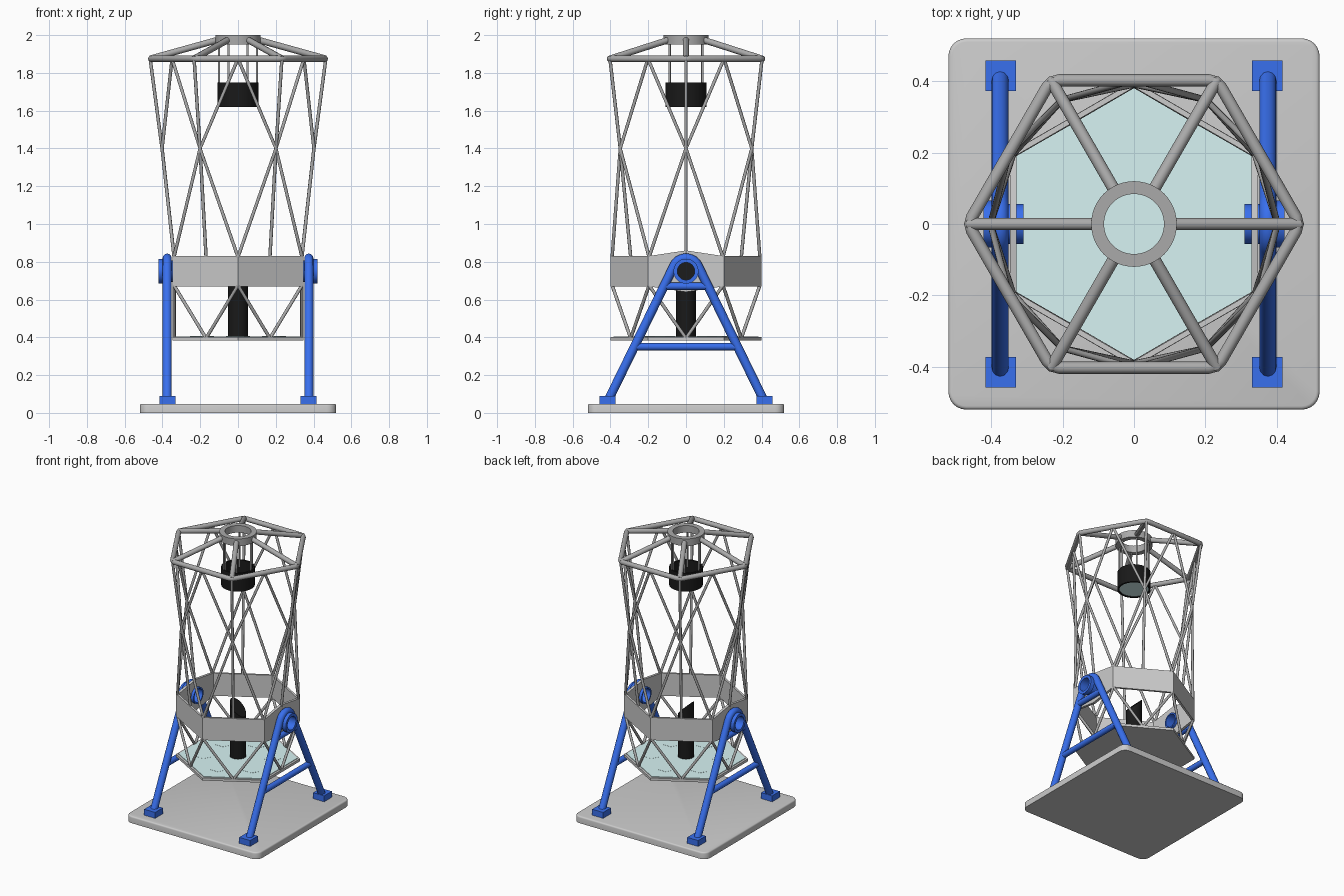
import bpy, bmesh
from math import sin, cos, pi, radians
from mathutils import Vector, Matrix

if "Cube" in bpy.data.objects:
    bpy.data.objects.remove(bpy.data.objects["Cube"])


def material(name, rgb):
    m = bpy.data.materials.new(name)
    m.diffuse_color = (*rgb, 1)
    m.use_nodes = True
    m.node_tree.nodes["Principled BSDF"].inputs["Base Color"].default_value = m.diffuse_color
    return m


BLUE = material("blue_paint", (0.04, 0.16, 0.85))
BLACK = material("black", (0.01, 0.01, 0.01))
GLASS = material("mirror_glass", (0.68, 0.9, 0.9))
STEEL = material("dark_steel", (0.4, 0.4, 0.4))


def finish(name, bm, mat=None, smooth=False):
    bmesh.ops.recalc_face_normals(bm, faces=bm.faces)
    me = bpy.data.meshes.new(name)
    bm.to_mesh(me)
    bm.free()
    ob = bpy.data.objects.new(name, me)
    bpy.context.collection.objects.link(ob)
    if mat:
        me.materials.append(mat)
    if smooth:
        bpy.ops.object.select_all(action='DESELECT')
        ob.select_set(True)
        bpy.context.view_layer.objects.active = ob
        bpy.ops.object.shade_smooth_by_angle(angle=radians(35))
    return ob


def revolve(name, profile, n=48, start=0.0, mat=None, matrix=None):
    """Spin a closed (radius, z) profile in n flat steps around z."""
    bm = bmesh.new()
    rings = []
    for i in range(n):
        a = start + 2 * pi * i / n
        rings.append([bm.verts.new((r * cos(a), r * sin(a), z)) for r, z in profile])
    k = len(profile)
    for i in range(n):
        p, q = rings[i], rings[(i + 1) % n]
        for j in range(k):
            if profile[j][0] == 0 and profile[(j + 1) % k][0] == 0:
                continue
            bm.faces.new((p[j], q[j], q[(j + 1) % k], p[(j + 1) % k]))
    bmesh.ops.remove_doubles(bm, verts=bm.verts, dist=1e-6)
    if matrix:
        bm.transform(matrix)
    return finish(name, bm, mat, n > 8)


def disc(r, z0, z1):
    return [(0, z0), (r, z0), (r, z1), (0, z1)]


def tube(ri, ro, z0, z1):
    return [(ri, z0), (ro, z0), (ro, z1), (ri, z1)]


def box(name, centre, size, mat=None):
    bm = bmesh.new()
    bmesh.ops.create_cube(bm, size=1)
    bm.transform(Matrix.Translation(centre) @ Matrix.Diagonal((*size, 1)))
    return finish(name, bm, mat)


def rods(name, paths, r, mat, cyclic=False):
    """Round bars along point paths."""
    cu = bpy.data.curves.new(name, 'CURVE')
    cu.dimensions = '3D'
    cu.bevel_depth = r
    cu.bevel_resolution = 4
    cu.use_fill_caps = True
    for path in paths:
        sp = cu.splines.new('POLY')
        sp.points.add(len(path) - 1)
        for p, co in zip(sp.points, path):
            p.co = (*co, 1)
        sp.use_cyclic_u = cyclic
    cu.materials.append(mat)
    ob = bpy.data.objects.new(name, cu)
    bpy.context.collection.objects.link(ob)
    return ob


def polar(r, deg, z):
    return Vector((r * cos(radians(deg)), r * sin(radians(deg)), z))


# base plate with rounded corners
bm = bmesh.new()
outline = []
for cx, cy, a0 in ((1, 1, 0), (-1, 1, 90), (-1, -1, 180), (1, -1, 270)):
    for k in range(7):
        outline.append(bm.verts.new(Vector((cx * 0.47, cy * 0.47, 0)) + polar(0.05, a0 + 15 * k, 0)))
face = bm.faces.new(outline)
ext = bmesh.ops.extrude_face_region(bm, geom=[face])
top = [v for v in ext['geom'] if isinstance(v, bmesh.types.BMVert)]
bmesh.ops.translate(bm, verts=top, vec=(0, 0, 0.048))
rim = [e for e in bm.edges if all(v.co.z > 0.04 for v in e.verts)]
bmesh.ops.bevel(bm, geom=rim, offset=0.01, segments=3, profile=0.5, affect='EDGES')
finish("base_plate", bm, None, True)

# A-frame supports, feet and hollow bearings on both sides
for s, side in ((-1, "left"), (1, "right")):
    x = s * 0.375
    arch = [(x, 0.07 * cos(radians(a)), 0.75 + 0.07 * sin(radians(a))) for a in range(25, 156, 10)]
    rods(side + "_support_frame", [[(x, 0.41, 0.07)] + arch + [(x, -0.41, 0.07)]], 0.024, BLUE)
    rods(side + "_cross_bars", [[(x, -w, z), (x, w, z)] for w, z in ((0.27, 0.35), (0.115, 0.67))],
         0.02, BLUE)
    for t, end in ((-1, "front"), (1, "back")):
        box(f"{side}_{end}_foot", (s * 0.373, t * 0.415, 0.068), (0.086, 0.086, 0.044), BLUE)
    turn = Matrix.Translation((0, 0, 0.75)) @ Matrix.Rotation(s * pi / 2, 4, 'Y')
    revolve(side + "_bearing",
            [(0.046, 0.31), (0.056, 0.31), (0.056, 0.392), (0.066, 0.392), (0.066, 0.422), (0.046, 0.422)],
            40, 0, BLUE, turn)

# hexagonal middle ring, with peaked bearing plates, bored through for the light path
ring = revolve("middle_ring", tube(0.383, 0.4, 0.67, 0.83), 6, pi / 2)
bored = [ring]
for s, side in ((-1, "left"), (1, "right")):
    bm = bmesh.new()
    prof = [(-0.2, 0.67), (0, 0.64), (0.2, 0.67), (0.2, 0.83), (0, 0.86), (-0.2, 0.83)]
    f = bm.faces.new([bm.verts.new((s * 0.329, y, z)) for y, z in prof])
    ext = bmesh.ops.extrude_face_region(bm, geom=[f])
    bmesh.ops.translate(bm, verts=[v for v in ext['geom'] if isinstance(v, bmesh.types.BMVert)],
                        vec=(s * 0.0185, 0, 0))
    bored.append(finish(side + "_bearing_plate", bm))
cutter = revolve("bore_cutter", disc(0.05, -0.6, 0.6), 40, 0, None,
                 Matrix.Translation((0, 0, 0.75)) @ Matrix.Rotation(pi / 2, 4, 'Y'))
cutter.hide_render = True
for ob in bored:
    mod = ob.modifiers.new("bore", 'BOOLEAN')
    mod.operation = 'DIFFERENCE'
    mod.object = cutter
    mod.solver = 'EXACT'
    bpy.context.view_layer.objects.active = ob
    bpy.ops.object.modifier_apply(modifier="bore")
bpy.data.objects.remove(cutter)

# primary mirror: grey cell, glass and faint hexagonal segments
revolve("mirror_cell", disc(0.4, 0.383, 0.401), 6, pi / 2)
revolve("primary_mirror", disc(0.383, 0.4, 0.405), 6, pi / 2, GLASS)
for i in range(6):
    revolve(f"mirror_segment_{i + 1}", disc(0.063, 0.404, 0.4058), 6, 0, GLASS,
            Matrix.Translation(polar(0.22, 30 + 60 * i, 0)))

# central baffle, cut at 45 degrees facing the right bearing
bm = bmesh.new()
bmesh.ops.create_cone(bm, cap_ends=True, segments=40, radius1=0.052, radius2=0.052, depth=1)
for v in bm.verts:
    v.co.z = 0.75 - v.co.x if v.co.z > 0 else 0.403
finish("central_baffle", bm, BLACK, True)

# lower truss from ring corners to mirror edge middles
lower, upper, spokes, hangers, hexa = [], [], [], [], []
for i in range(6):
    a = 60 * i
    foot = polar(0.338, a, 0.395)
    base_mid, node, corner = polar(0.338, a, 0.825), polar(0.402, a, 1.4), polar(0.465, a, 1.875)
    for d in (-30, 30):
        lower.append([polar(0.391, a + d, 0.675), foot])
        upper.append([polar(0.391, a + d, 0.825), node, polar(0.403, a + d, 1.875)])
    upper.append([base_mid, node, corner])
    spokes.append([corner, polar(0.105, a, 1.975)])
    hangers.append([polar(0.1, a, 1.96), polar(0.1, a, 1.7)])
    # rounded corner of the top hexagon
    before, after = polar(0.465, a - 60, 1.875), polar(0.465, a + 60, 1.875)
    p, q = corner.lerp(before, 0.05), corner.lerp(after, 0.05)
    hexa += [p, (p + q) / 4 + corner / 2, q]
rods("lower_truss", lower, 0.009, STEEL)
rods("upper_truss", upper, 0.009, STEEL)
rods("top_hexagon", [hexa], 0.017, STEEL, True)
rods("top_spokes", spokes, 0.017, STEEL)
rods("secondary_hangers", hangers, 0.006, STEEL)

# top hub and secondary mirror in its open barrel
revolve("top_hub", tube(0.084, 0.12, 1.95, 2.0), 48, 0, STEEL)
revolve("secondary_barrel", tube(0.096, 0.108, 1.62, 1.75), 48, 0, BLACK)
revolve("secondary_mirror", disc(0.097, 1.625, 1.64), 48, 0, GLASS)
